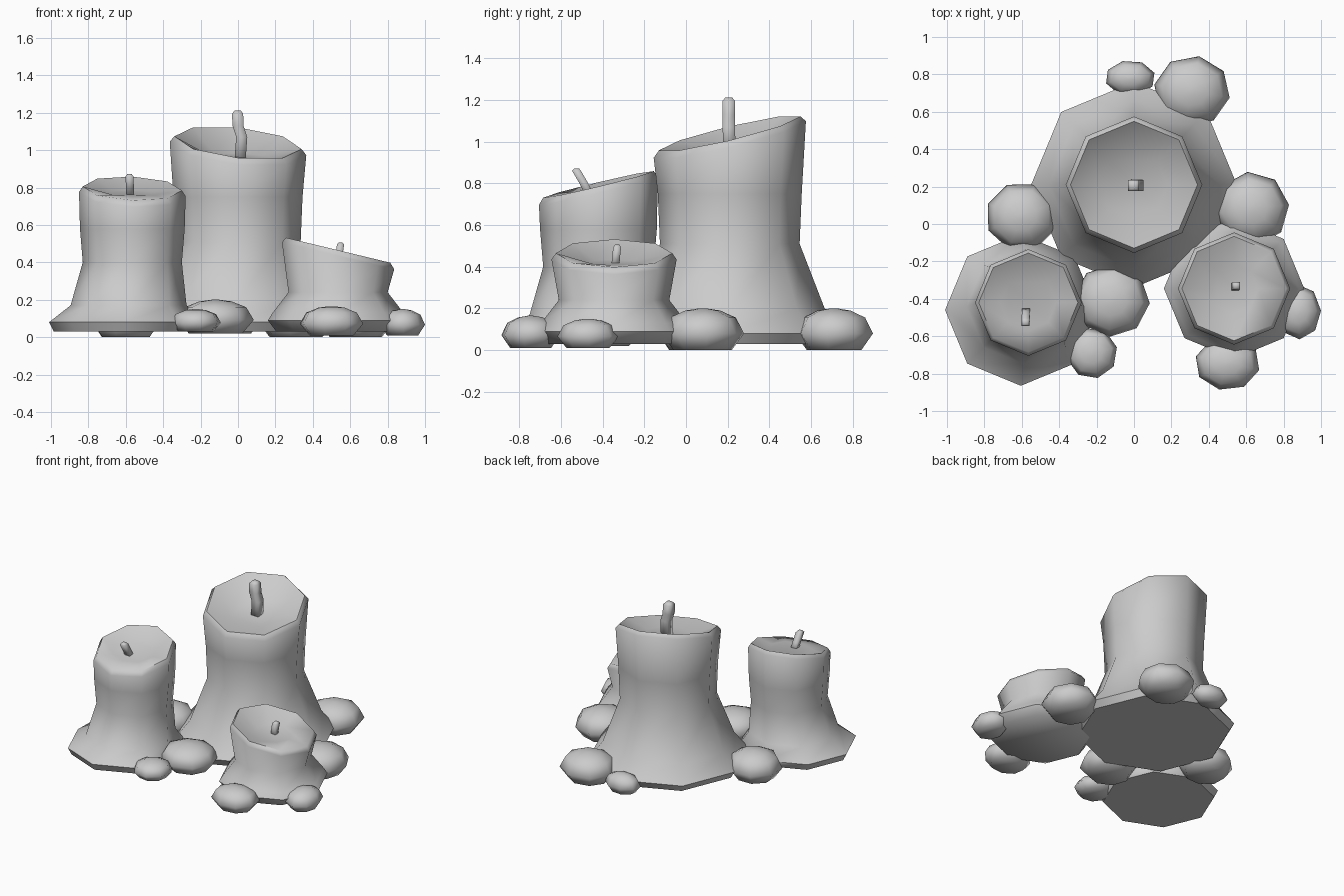
import bpy
import bmesh
from math import sin, cos, pi, radians

cube = bpy.data.objects.get("Cube")
if cube:
    bpy.data.objects.remove(cube, do_unlink=True)

wax = bpy.data.materials.new("grey_wax")
wax.use_nodes = True
grey = (0.6, 0.6, 0.6, 1)
wax.diffuse_color = grey
wax.node_tree.nodes["Principled BSDF"].inputs["Base Color"].default_value = grey


def loft(name, rings, sides=8, phase=0.0, angle=60):
    """Skin rings of (x, y, z, rx, ry, slope_x, slope_y) and close both ends."""
    bm = bmesh.new()
    loops = []
    for x, y, z, rx, ry, sx, sy in rings:
        loop = []
        for i in range(sides):
            a = phase + 2 * pi * i / sides
            dx, dy = rx * cos(a), ry * sin(a)
            loop.append(bm.verts.new((x + dx, y + dy, z + sx * dx + sy * dy)))
        loops.append(loop)
    for low, high in zip(loops, loops[1:]):
        for i in range(sides):
            j = (i + 1) % sides
            bm.faces.new((low[i], low[j], high[j], high[i]))
    bm.faces.new(loops[0][::-1])
    bm.faces.new(loops[-1])
    mesh = bpy.data.meshes.new(name)
    bm.to_mesh(mesh)
    bm.free()
    mesh.materials.append(wax)
    obj = bpy.data.objects.new(name, mesh)
    bpy.context.collection.objects.link(obj)
    bpy.ops.object.select_all(action="DESELECT")
    obj.select_set(True)
    bpy.context.view_layer.objects.active = obj
    bpy.ops.object.shade_smooth_by_angle(angle=radians(angle))


def candle(name, x, y, body, rim_z, rim_r, slope, floor, base_shift=(0, 0)):
    """Flared body, tilted rim and a shallow melted pool."""
    rings = []
    for k, (z, r) in enumerate(body):
        s = 1 if k < 2 else 0.5 if k == 2 else 0
        rings.append((x + s * base_shift[0], y + s * base_shift[1], z, r, r, 0, 0))
    sx, sy = slope
    floor_z, floor_r = floor
    rings.append((x, y, rim_z - 0.03, rim_r, rim_r, sx, sy))
    rings.append((x, y, rim_z, rim_r * 0.93, rim_r * 0.93, sx, sy))
    rings.append((x, y, floor_z, floor_r, floor_r, sx * 0.4, sy * 0.4))
    loft(name, rings)


def wick(name, path, r):
    """Thin bent square cord with a rounded tip."""
    rings = [(x, y, z, r, r, 0, 0) for x, y, z in path]
    x, y, z = path[-1]
    rings.append((x, y, z + r * 0.4, r * 0.55, r * 0.55, 0, 0))
    loft(name, rings, sides=4, phase=pi / 4, angle=100)


# Candles
candle("tall_candle", 0, 0.21,
       [(0.03, 0.52), (0.08, 0.55), (0.2, 0.455), (0.51, 0.335), (0.75, 0.345)],
       1.04, 0.365, (-0.1, 0.24), (0.965, 0.18))
candle("medium_candle", -0.565, -0.42,
       [(0.03, 0.38), (0.08, 0.405), (0.17, 0.31), (0.4, 0.265), (0.58, 0.28)],
       0.795, 0.285, (-0.04, 0.24), (0.77, 0.15), (-0.04, -0.04))
candle("short_candle", 0.535, -0.345,
       [(0.03, 0.33), (0.09, 0.375), (0.13, 0.35), (0.24, 0.265)],
       0.465, 0.3, (-0.24, 0), (0.42, 0.13))

# Wicks
wick("tall_wick", [(0.01, 0.21, 0.93), (0.02, 0.205, 1.07), (0, 0.205, 1.13),
                   (-0.002, 0.205, 1.195)], 0.042)
wick("medium_wick", [(-0.575, -0.46, 0.74), (-0.578, -0.49, 0.8),
                     (-0.58, -0.525, 0.86)], 0.03)
wick("short_wick", [(0.54, -0.34, 0.39), (0.542, -0.335, 0.45),
                    (0.548, -0.33, 0.495)], 0.027)

# Wax drips: x, y, half width, half depth, bottom, top
drips = [
    (-0.02, 0.78, 0.135, 0.095, 0.02, 0.15),
    (0.31, 0.71, 0.205, 0.19, 0.0, 0.2),
    (0.63, 0.08, 0.2, 0.2, 0.0, 0.2),
    (-0.6, 0.04, 0.195, 0.185, 0.0, 0.2),
    (-0.12, -0.41, 0.205, 0.195, 0.02, 0.2),
    (-0.225, -0.69, 0.137, 0.137, 0.03, 0.15),
    (0.5, -0.745, 0.175, 0.145, 0.01, 0.165),
    (0.88, -0.47, 0.12, 0.147, 0.01, 0.15),
]
drip_profile = [(0, 0.7), (0.4, 1), (0.78, 0.8), (0.95, 0.42), (1, 0.1)]
for n, (x, y, rx, ry, low, high) in enumerate(drips, 1):
    loft(f"wax_drip_{n}",
         [(x, y, low + t * (high - low), rx * s, ry * s, 0, 0) for t, s in drip_profile],
         phase=0.3 * n, angle=75)
